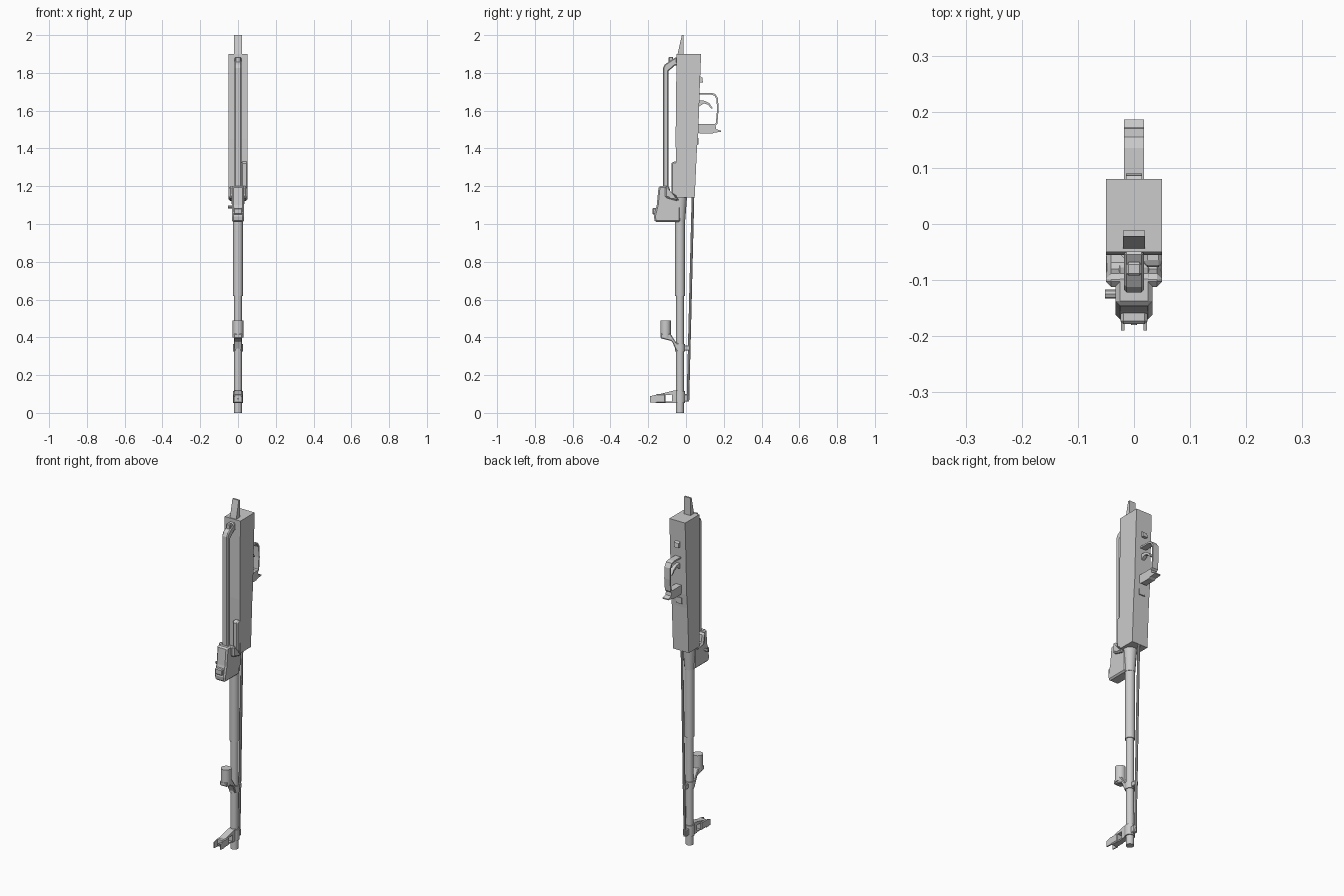
import bpy, bmesh, math
from mathutils import Vector


def finish(name, bm, bevel=0):
    bmesh.ops.recalc_face_normals(bm, faces=bm.faces)
    me = bpy.data.meshes.new(name)
    bm.to_mesh(me)
    bm.free()
    ob = bpy.data.objects.new(name, me)
    bpy.context.collection.objects.link(ob)
    if bevel:
        m = ob.modifiers.new("bevel", 'BEVEL')
        m.width, m.segments, m.limit_method = bevel, 1, 'ANGLE'
        m.angle_limit = math.radians(50)
    return ob


def prism(name, pts, x0, x1, bevel=0):
    """Side profile of (y, z) points extruded from x0 to x1."""
    bm = bmesh.new()
    f = bm.faces.new([bm.verts.new((x0, y, z)) for y, z in pts])
    r = bmesh.ops.extrude_face_region(bm, geom=[f])
    bmesh.ops.translate(bm, vec=(x1 - x0, 0, 0),
                        verts=[v for v in r['geom'] if isinstance(v, bmesh.types.BMVert)])
    return finish(name, bm, bevel)


def tube(name, a, b, r1, r2=None, n=12):
    """Cylinder or cone from point a to point b."""
    a, b = Vector(a), Vector(b)
    bm = bmesh.new()
    bmesh.ops.create_cone(bm, cap_ends=True, segments=n, radius1=r1,
                          radius2=r1 if r2 is None else r2, depth=(b - a).length)
    rot = (b - a).to_track_quat('Z', 'Y').to_matrix().to_4x4()
    bmesh.ops.transform(bm, matrix=rot, verts=bm.verts)
    bmesh.ops.translate(bm, vec=(a + b) / 2, verts=bm.verts)
    ob = finish(name, bm)
    for p in ob.data.polygons:
        p.use_smooth = len(p.vertices) == 4
    ob.data.set_sharp_from_angle(angle=math.radians(40))
    return ob


def box(name, x0, x1, y0, y1, z0, z1, bevel=0):
    return prism(name, [(y0, z0), (y1, z0), (y1, z1), (y0, z1)], x0, x1, bevel)


# main housing, with a rounded side bulge and rear tang
prism("housing", [(-0.05, 1.9), (0.08, 1.9), (0.072, 1.7), (0.065, 1.48),
                  (0.058, 1.4), (0.046, 1.14), (-0.05, 1.14), (-0.055, 1.45)], -0.05, 0.05)
prism("side_bulge", [(-0.045, 1.14), (-0.077, 1.16), (-0.077, 1.32), (-0.07, 1.33),
                     (-0.045, 1.33)], 0.018, 0.05, 0.006)
prism("rear_tang", [(-0.046, 1.89), (-0.012, 1.89), (-0.012, 2.0), (-0.022, 2.0),
                    (-0.04, 1.92)], -0.02, 0.02)

# long top rail with sloped rear support
prism("top_rail", [(-0.122, 1.18), (-0.122, 1.825), (-0.112, 1.845), (-0.078, 1.868),
                   (-0.05, 1.885), (-0.045, 1.84), (-0.06, 1.838), (-0.092, 1.81),
                   (-0.092, 1.18)], -0.018, 0.018, 0.005)
box("rail_button", -0.014, 0.014, -0.092, -0.068, 1.85, 1.885, 0.004)

# rear sight block
prism("sight_collar", [(-0.112, 1.2), (-0.09, 1.2), (-0.078, 1.145), (-0.04, 1.14),
                       (-0.04, 1.12), (-0.112, 1.14)], -0.05, 0.05, 0.01)
prism("sight_block", [(-0.145, 1.2), (-0.09, 1.2), (-0.075, 1.145), (-0.03, 1.13),
                      (-0.03, 1.01), (-0.165, 1.01), (-0.17, 1.04), (-0.155, 1.1)],
      -0.033, 0.033, 0.008)
box("sight_slider", -0.024, 0.024, -0.178, -0.15, 1.05, 1.085, 0.005)
tube("sight_lever", (-0.052, -0.125, 1.09), (-0.03, -0.125, 1.09), 0.008, n=8)

# barrel and rod
tube("barrel_socket", (0, -0.032, 1.01), (0, -0.03, 1.15), 0.027, 0.036)
tube("barrel_thick", (0, -0.032, 0.62), (0, -0.032, 1.08), 0.026)
tube("barrel_thin", (0, -0.032, 0), (0, -0.032, 0.64), 0.021)
tube("cleaning_rod", (0, 0.01, 0.06), (0, 0.037, 1.15), 0.007, n=8)

# gas block
tube("gas_socket", (0, -0.108, 0.40), (0, -0.108, 0.49), 0.028)
prism("gas_bracket", [(-0.135, 0.42), (-0.082, 0.42), (-0.07, 0.40), (-0.05, 0.37),
                      (-0.02, 0.36), (-0.02, 0.325), (-0.05, 0.325), (-0.075, 0.38),
                      (-0.134, 0.395)], -0.022, 0.022, 0.004)
tube("gas_collar", (0, -0.032, 0.325), (0, -0.032, 0.365), 0.026)
box("rod_guide", -0.01, 0.01, -0.015, 0.021, 0.33, 0.358, 0.003)

# front sight: collar, two arms, twin ears and post
tube("sight_ring", (0, -0.032, 0.053), (0, -0.032, 0.115), 0.027)
prism("front_sight_arm", [(-0.188 + 0.03, 0.095), (-0.065, 0.118), (-0.03, 0.118),
                          (-0.03, 0.1), (-0.11, 0.094), (-0.158, 0.086)], -0.018, 0.018)
box("front_sight_base", -0.022, 0.022, -0.16, -0.108, 0.053, 0.1, 0.005)
box("front_sight_foot", -0.018, 0.018, -0.075, -0.03, 0.053, 0.11)
box("front_sight_bridge", -0.014, 0.014, -0.115, -0.07, 0.053, 0.06)
for s in (-1, 1):
    prism("sight_ear", [(-0.155, 0.053), (-0.19, 0.056), (-0.19, 0.088), (-0.155, 0.097)],
          s * 0.017, s * 0.023)
tube("sight_post", (0, -0.155, 0.075), (0, -0.18, 0.075), 0.005, n=8)
box("rod_stop", -0.012, 0.012, -0.02, 0.013, 0.06, 0.1, 0.004)

# trigger guard as a bent strip
outer = [(0.07, 1.694), (0.135, 1.694), (0.155, 1.688), (0.17, 1.665), (0.172, 1.6),
         (0.166, 1.53), (0.155, 1.52), (0.065, 1.52)]
inner = [(0.065, 1.529), (0.15, 1.529), (0.158, 1.535), (0.164, 1.6), (0.162, 1.66),
         (0.151, 1.679), (0.134, 1.685), (0.07, 1.685)]
prism("trigger_guard", outer + inner, -0.018, 0.018)
prism("trigger", [(0.065, 1.655), (0.1, 1.652), (0.125, 1.638), (0.143, 1.61),
                  (0.134, 1.612), (0.115, 1.632), (0.095, 1.638), (0.065, 1.62)],
      -0.01, 0.01)

# catch, stud and small lugs on the rear face
prism("catch", [(0.06, 1.53), (0.155, 1.53), (0.16, 1.502), (0.186, 1.494), (0.186, 1.488),
                (0.15, 1.484), (0.14, 1.478), (0.075, 1.478), (0.06, 1.49)], -0.018, 0.018)
prism("rear_stud", [(0.07, 1.785), (0.086, 1.775), (0.09, 1.75), (0.07, 1.75)], -0.014, 0.014)
box("lower_lug", -0.018, 0.018, 0.05, 0.066, 1.42, 1.455)
